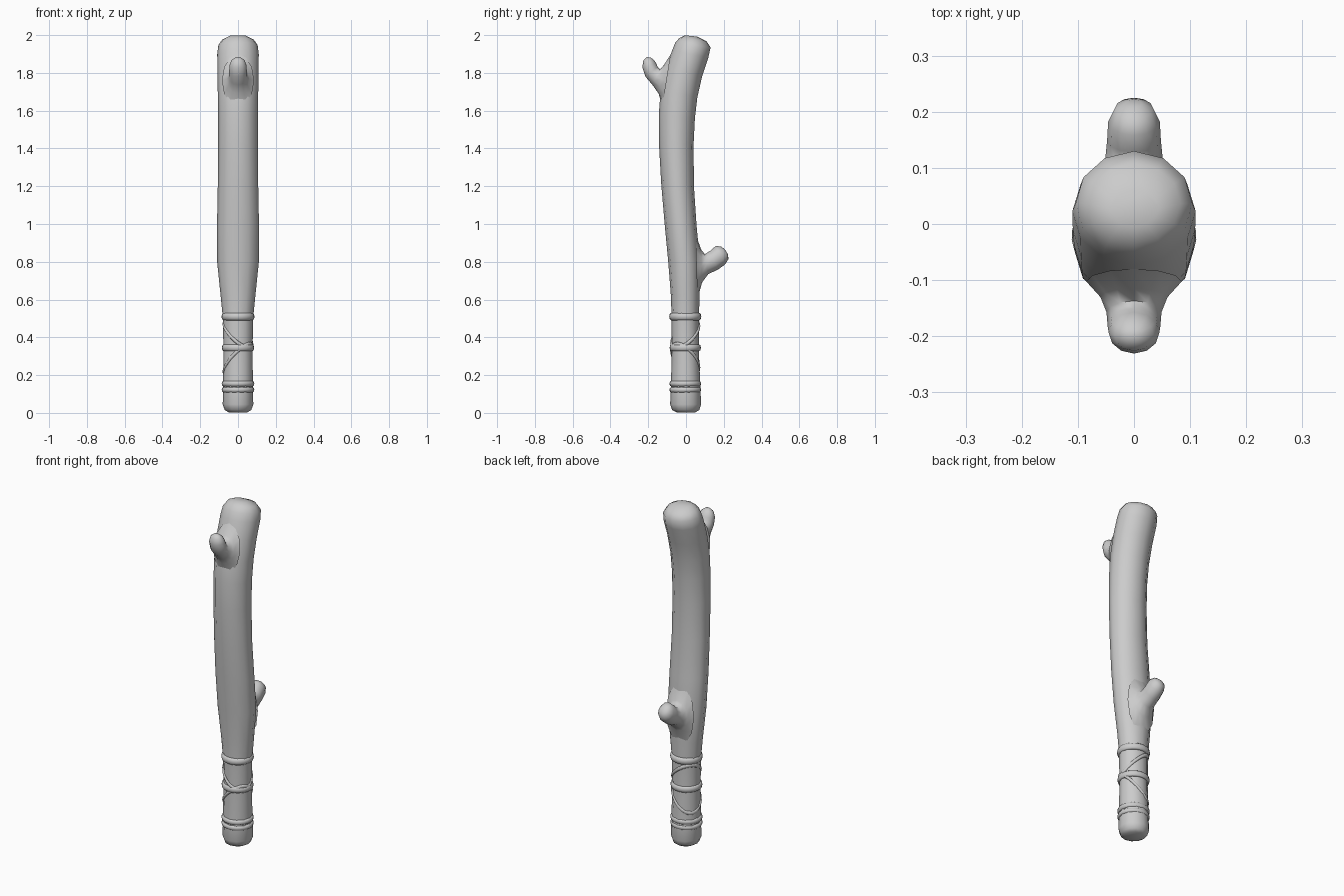
import bpy
import bmesh
from math import cos, sin, tau

SIDES = 12

cube = bpy.data.objects.get("Cube")
if cube:
    bpy.data.objects.remove(cube, do_unlink=True)

grey = bpy.data.materials.new("plain_grey")
grey.use_nodes = True
colour = (0.6, 0.6, 0.6, 1)
grey.diffuse_color = colour
grey.node_tree.nodes["Principled BSDF"].inputs["Base Color"].default_value = colour


def finish(name, bm, angle):
    bmesh.ops.recalc_face_normals(bm, faces=bm.faces)
    mesh = bpy.data.meshes.new(name)
    bm.to_mesh(mesh)
    bm.free()
    mesh.materials.append(grey)
    obj = bpy.data.objects.new(name, mesh)
    bpy.context.collection.objects.link(obj)
    bpy.ops.object.select_all(action="DESELECT")
    obj.select_set(True)
    bpy.context.view_layer.objects.active = obj
    bpy.ops.object.shade_smooth_by_angle(angle=angle)
    return obj


def bridge(bm, ring_a, ring_b):
    count = len(ring_a)
    for i in range(count):
        j = (i + 1) % count
        bm.faces.new((ring_a[i], ring_a[j], ring_b[j], ring_b[i]))


def loft(name, sections):
    """Skin oval sections: front point (y, z), back point (y, z), half width."""
    bm = bmesh.new()
    rings = []
    for y1, z1, y2, z2, half in sections:
        ring = []
        for i in range(SIDES):
            a = tau * i / SIDES
            t = (1 + cos(a)) / 2
            ring.append(bm.verts.new((half * sin(a), y1 + (y2 - y1) * t, z1 + (z2 - z1) * t)))
        rings.append(ring)
    for a, b in zip(rings, rings[1:]):
        bridge(bm, a, b)
    bm.faces.new(rings[0])
    bm.faces.new(rings[-1])
    return finish(name, bm, 1.4)


def cord(name, height, thick, bulge, lean_x=0, lean_y=0):
    """Flattened cord looped round the grip, optionally leaning."""
    bm = bmesh.new()
    rings = []
    for i in range(24):
        a = tau * i / 24
        z = height + lean_x * cos(a) + lean_y * sin(a)
        ring = []
        for k in range(8):
            b = tau * k / 8
            r = 0.074 + bulge * cos(b)
            ring.append(bm.verts.new((r * 1.03 * cos(a), r * sin(a) - 0.004, z + thick * sin(b))))
        rings.append(ring)
    for i in range(24):
        bridge(bm, rings[i], rings[(i + 1) % 24])
    return finish(name, bm, 1.4)


# Bent shaft, from rounded foot to leaning rounded head
loft("shaft", [
    (-.05, .003, .05, .003, .05),
    (-.073, .015, .07, .015, .07),
    (-.084, .045, .08, .045, .081),
    (-.08, .14, .076, .14, .079),
    (-.075, .33, .068, .33, .077),
    (-.076, .5, .068, .5, .08),
    (-.08, .62, .072, .62, .092),
    (-.094, .8, .075, .79, .11),
    (-.113, 1.0, .056, .99, .111),
    (-.131, 1.21, .042, 1.2, .107),
    (-.143, 1.42, .04, 1.42, .105),
    (-.144, 1.58, .047, 1.56, .105),
    (-.134, 1.71, .06, 1.67, .107),
    (-.105, 1.83, .085, 1.78, .109),
    (-.073, 1.92, .118, 1.88, .11),
    (-.057, 1.96, .13, 1.935, .104),
    (-.035, 1.985, .108, 1.968, .083),
    (-.005, 1.999, .06, 1.992, .045),
])

# Branch stubs with flared roots
loft("front_stub", [
    (-.125, 1.62, -.08, 1.9, .085),
    (-.145, 1.69, -.115, 1.845, .06),
    (-.178, 1.737, -.137, 1.818, .049),
    (-.215, 1.78, -.15, 1.832, .047),
    (-.231, 1.83, -.157, 1.85, .045),
    (-.226, 1.866, -.169, 1.868, .035),
    (-.207, 1.884, -.186, 1.881, .014),
])
loft("back_stub", [
    (.05, .95, .06, .6, .09),
    (.08, .865, .085, .69, .065),
    (.1, .84, .118, .735, .052),
    (.128, .858, .168, .758, .048),
    (.158, .884, .207, .786, .046),
    (.187, .88, .225, .815, .034),
    (.208, .863, .222, .84, .014),
])

# Level bindings and crossing cords on the grip
cord("top_binding", .51, .02, .011)
cord("middle_binding", .345, .018, .009)
cord("lower_binding", .155, .015, .01)
cord("bottom_binding", .122, .014, .01)
cord("upper_cross_cord", .415, .012, .006, -.055, .045)
cord("lower_cross_cord", .285, .012, .006, .065, -.045)
